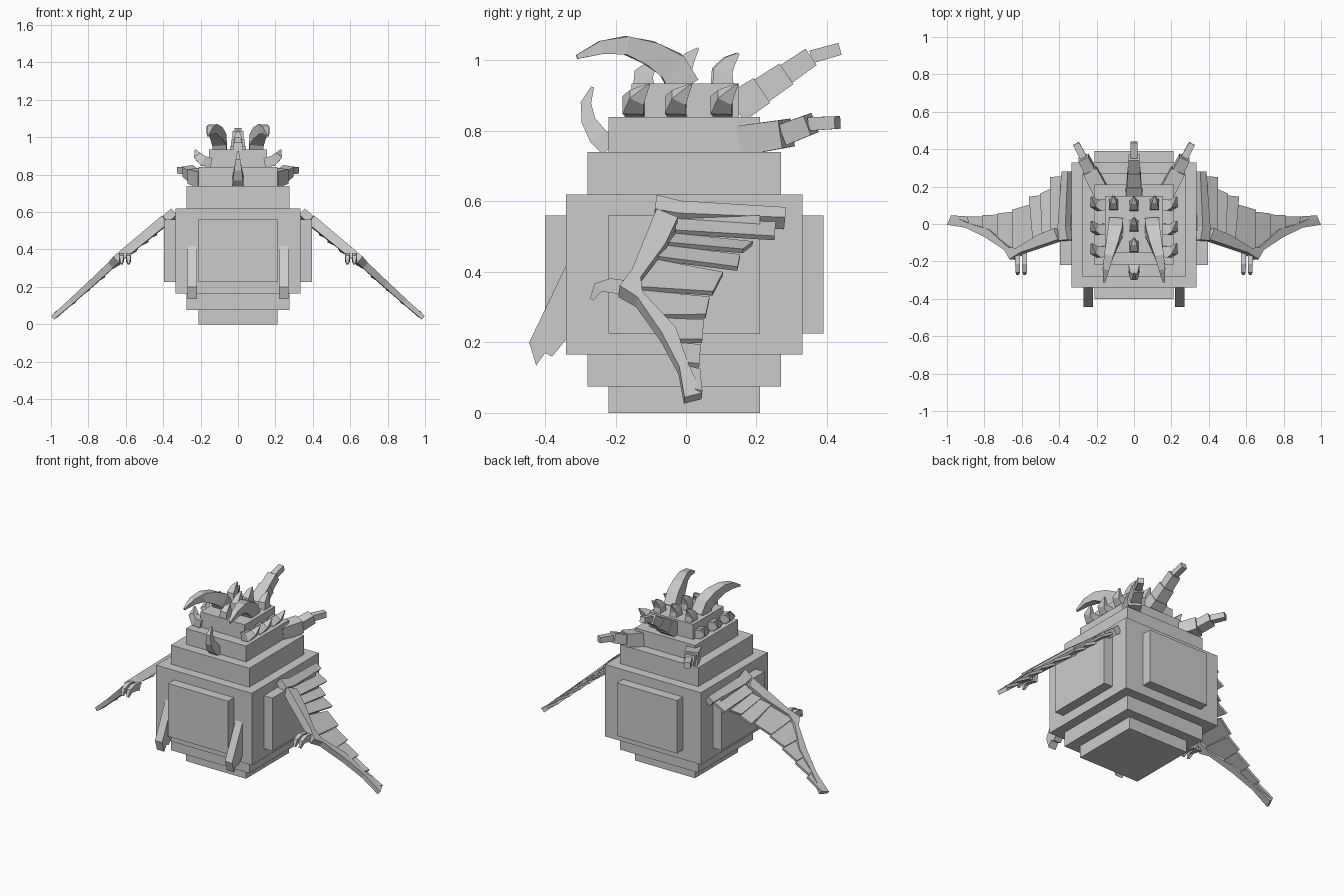
import bpy, bmesh
from mathutils import Vector as V

if "Cube" in bpy.data.objects:
    bpy.data.objects.remove(bpy.data.objects["Cube"])

grey = bpy.data.materials.new("stone_grey")
grey.diffuse_color = (0.6, 0.6, 0.6, 1)
grey.use_nodes = True
grey.node_tree.nodes["Principled BSDF"].inputs["Base Color"].default_value = grey.diffuse_color


def finish(name, bm):
    bmesh.ops.recalc_face_normals(bm, faces=bm.faces)
    me = bpy.data.meshes.new(name)
    bm.to_mesh(me)
    bm.free()
    me.materials.append(grey)
    ob = bpy.data.objects.new(name, me)
    bpy.context.collection.objects.link(ob)
    return ob


def mirror(ob):
    ob.modifiers.new("mirror", 'MIRROR')
    return ob


def box(name, lo, hi):
    bm = bmesh.new()
    bmesh.ops.create_cube(bm, size=1)
    for v in bm.verts:
        v.co = V([lo[i] + (v.co[i] + .5) * (hi[i] - lo[i]) for i in range(3)])
    return finish(name, bm)


def prism(bm, bottom, top):
    """Solid between two matching outlines."""
    a = [bm.verts.new(p) for p in bottom]
    b = [bm.verts.new(p) for p in top]
    n = len(a)
    bm.faces.new(a)
    bm.faces.new(b)
    for i in range(n):
        bm.faces.new((a[i], a[(i + 1) % n], b[(i + 1) % n], b[i]))


def ring(p, t, w, h, side, diamond):
    t = t.normalized()
    s = (side - t * side.dot(t)).normalized()
    u = t.cross(s)
    corners = [(1, 0), (0, 1), (-1, 0), (0, -1)] if diamond else \
        [(.5, .5), (-.5, .5), (-.5, -.5), (.5, -.5)]
    k = .5 if diamond else 1
    return [p + s * (a * w * k) + u * (b * h * k) for a, b in corners]


def horn(bm, pts, sizes, side=V((1, 0, 0)), diamond=False):
    """Tapering four-sided horn lofted along a path."""
    pts = [V(p) for p in pts]
    last = None
    for i, p in enumerate(pts):
        t = pts[min(i + 1, len(pts) - 1)] - pts[max(i - 1, 0)]
        r = [bm.verts.new(q) for q in ring(p, t, *sizes[i], side, diamond)]
        if last:
            for j in range(4):
                bm.faces.new((last[j], last[(j + 1) % 4], r[(j + 1) % 4], r[j]))
        else:
            bm.faces.new(r)
        last = r
    bm.faces.new(last)


def segments(name, pts, sizes):
    """Chain of square blocks, each thinner than the one before."""
    bm = bmesh.new()
    for a, b, s in zip(pts, pts[1:], sizes):
        horn(bm, (a, b), [(s, s), (s * .94, s * .94)])
    return finish(name, bm)


# stepped body
box("body_core", (-.21, -.22, 0), (.21, .21, .84))
box("body_middle", (-.275, -.28, .075), (.275, .27, .74))
box("body_outer", (-.335, -.34, .165), (.335, .33, .62))
box("front_back_plate", (-.21, -.40, .225), (.21, .39, .56))
box("side_plate", (-.395, -.22, .225), (.395, .21, .56))
box("head_top", (-.155, -.155, .84), (.155, .15, .935))

# small hooked arms on the front
arm = [(-.33, .44), (-.445, .20), (-.425, .135), (-.40, .17), (-.38, .16), (-.33, .22)]
bm = bmesh.new()
prism(bm, [(.22, y, z) for y, z in arm], [(.27, y, z) for y, z in arm])
mirror(finish("front_arm", bm))

# nose horn
bm = bmesh.new()
horn(bm, [(0, -.215, .755), (0, -.25, .785), (0, -.277, .83), (0, -.284, .88), (0, -.265, .925)],
     [(.06, .06), (.055, .055), (.04, .04), (.025, .03), (.008, .008)])
finish("nose_horn", bm)

# pair of large forward horns
bm = bmesh.new()
horn(bm, [(.095, -.005, .925), (.1, -.04, .985), (.115, -.1, 1.02), (.135, -.17, 1.043),
          (.15, -.24, 1.037), (.16, -.31, 1.01)],
     [(.075, .09), (.075, .085), (.065, .07), (.05, .052), (.035, .038), (.01, .012)])
mirror(finish("large_horn", bm))

# upright spikes on the head
def spike(bm, x, y, h):
    horn(bm, [(x, y - .01, .93), (x, y - .01, .93 + h * .45), (x, y + .01, .93 + h * .75),
              (x, y + .035, .93 + h)], [(.05, .06), (.045, .055), (.03, .035), (.006, .006)])

bm = bmesh.new()
for y, h in ((-.11, .07), (0, .105), (.11, .09)):
    spike(bm, 0, y, h)
finish("centre_spikes", bm)
bm = bmesh.new()
spike(bm, .11, .115, .09)
mirror(finish("rear_spike", bm))

# claws along the sides of the head
bm = bmesh.new()
for y in (-.14, -.02, .11):
    horn(bm, [(.145, y - .005, .865), (.185, y - .01, .873), (.212, y, .895), (.228, y + .035, .932)],
         [(.055, .05), (.06, .055), (.045, .04), (.006, .006)], V((0, 1, 0)))
mirror(finish("side_claws", bm))

# segmented tendrils at the back of the head
segments("back_tendril", [(0, .14, .865), (0, .215, .915), (0, .285, .962), (0, .355, 1.01), (0, .437, 1.033)],
         [.09, .075, .06, .037])
mirror(segments("side_tendril", [(.175, .17, .775), (.235, .285, .793), (.27, .355, .82), (.31, .43, .824)],
                [.085, .062, .038]))

# wings: outlines in (y, z) projected on a sloping plane
NORMAL = V((.86, .1, 1)).normalized()

def on_wing(y, z, lift=0.):
    return V((.985 - (z - .04 + .1 * y) / .86, y, z)) + NORMAL * lift

def slab(bm, outline, thick, lifts=None):
    lifts = lifts or [0] * len(outline)
    prism(bm, [on_wing(y, z, l - thick / 2) for (y, z), l in zip(outline, lifts)],
          [on_wing(y, z, l + thick / 2) for (y, z), l in zip(outline, lifts)])

# leading bone, one block per stretch
outer = [(-.085, .56), (-.155, .39), (-.19, .345), (-.14, .315), (-.07, .215), (-.02, .12), (-.005, .035)]
inner = [(-.025, .535), (-.06, .463), (-.13, .37), (-.125, .33), (-.03, .23), (.005, .13), (.045, .048)]
bm = bmesh.new()
rows = []
for i, (a, b) in enumerate(zip(outer, inner)):
    t = .027 - .0025 * i
    rows.append([bm.verts.new(p) for p in (on_wing(*a, -t), on_wing(*a, t), on_wing(*b, t), on_wing(*b, -t))])
for r, s in zip(rows, rows[1:]):
    for j in range(4):
        bm.faces.new((r[j], r[(j + 1) % 4], s[(j + 1) % 4], s[j]))
bm.faces.new(rows[0])
bm.faces.new(rows[-1])
mirror(finish("wing_bone", bm))

# shoulder bar along the wing root
bm = bmesh.new()
slab(bm, [(-.085, .602), (-.015, .585), (.28, .567), (.28, .538), (-.02, .55), (-.09, .562)], .045)
mirror(finish("wing_root_bar", bm))

# overlapping membrane panels, each raised along its lower edge
edges = [((-.03, .555), (.26, .555)), ((-.03, .51), (.25, .487)), ((-.05, .475), (.16, .45)),
         ((-.08, .435), (.145, .40)), ((-.14, .35), (.075, .33)), ((-.07, .27), (.055, .265)),
         ((-.03, .20), (.045, .195)), ((0, .135), (.037, .125)), ((.02, .06), (.045, .048))]
bm = bmesh.new()
for (a, b), (c, d) in zip(edges, edges[1:]):
    tip = (d[0] + min(.03, (b[0] - d[0]) * .6), b[1])
    slab(bm, [a, tip, d, c], .016, [-.008, -.008, .012, .004])
mirror(finish("wing_membrane", bm))

# paired claws at the wing elbow
bm = bmesh.new()
for x in (.585, .622):
    horn(bm, [(x, -.16, .352), (x, -.215, .362), (x, -.25, .355), (x, -.268, .322)],
         [(.026, .045), (.026, .04), (.024, .03), (.012, .012)])
mirror(finish("wing_claws", bm))
